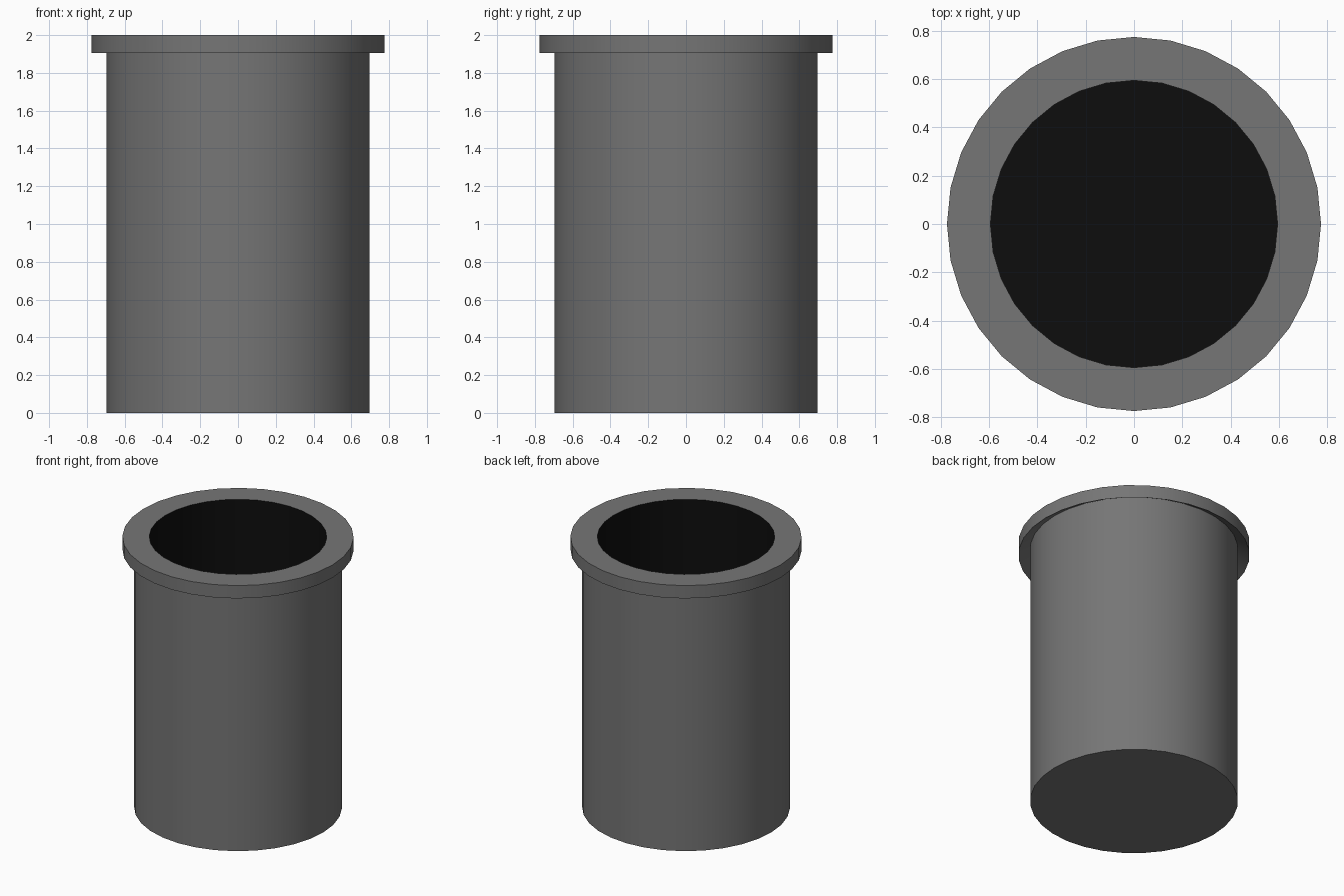
import bpy, bmesh, math

if "Cube" in bpy.data.objects:
    bpy.data.objects.remove(bpy.data.objects["Cube"])

SIDES = 32


def material(name, value):
    mat = bpy.data.materials.new(name)
    mat.diffuse_color = (value, value, value, 1)
    mat.use_nodes = True
    mat.node_tree.nodes["Principled BSDF"].inputs["Base Color"].default_value = mat.diffuse_color
    return mat


def lathe(name, profile, mat):
    """Revolve (radius, z) points around z; a zero radius closes with a fan."""
    bm = bmesh.new()
    rings = []
    for r, z in profile:
        if r == 0:
            rings.append([bm.verts.new((0, 0, z))] * SIDES)
        else:
            rings.append([bm.verts.new((r * math.cos(a), r * math.sin(a), z))
                          for a in (2 * math.pi * i / SIDES for i in range(SIDES))])
    for low, high in zip(rings, rings[1:]):
        for i in range(SIDES):
            j = (i + 1) % SIDES
            quad = [low[i], low[j], high[j], high[i]]
            bm.faces.new(list(dict.fromkeys(quad)))
    mesh = bpy.data.meshes.new(name)
    bm.to_mesh(mesh)
    bm.free()
    obj = bpy.data.objects.new(name, mesh)
    bpy.context.collection.objects.link(obj)
    mesh.materials.append(mat)
    bpy.ops.object.select_all(action='DESELECT')
    obj.select_set(True)
    bpy.context.view_layer.objects.active = obj
    bpy.ops.object.shade_smooth_by_angle(angle=math.radians(30))
    return obj


grey = material("dark_grey", 0.18)
black = material("black", 0.004)

# Outer shell: base, wall, undercut lip and flat rim
lathe("pot_shell", [(0, 0), (0.697, 0), (0.697, 1.95), (0.775, 1.905),
                    (0.775, 2.0), (0.595, 2.0)], grey)

# Black lining: inner wall and floor
lathe("pot_lining", [(0.595, 2.0), (0.595, 0.1), (0, 0.1)], black)
